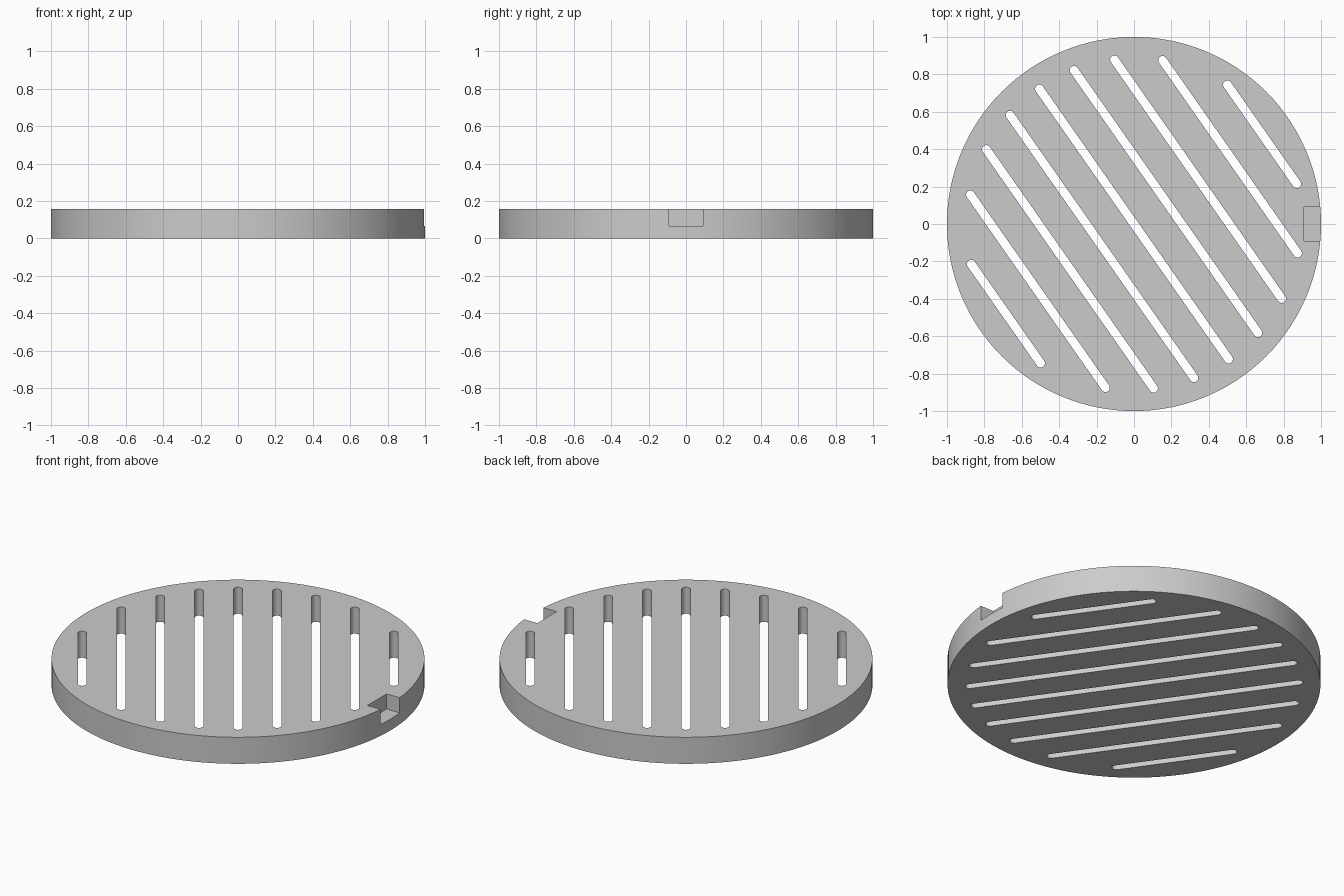
import bpy, bmesh
from math import pi, sin, cos, sqrt, radians

if "Cube" in bpy.data.objects:
    bpy.data.objects.remove(bpy.data.objects["Cube"])

HEIGHT = 0.157
SLOT_R = 0.023          # half slot width
SLOT_PITCH = 0.209
SLOT_LIMIT = 0.905      # radius reached by the slot tips
ANGLE = radians(-55)


def add_prism(bm, outline, z0, z1):
    """Extrude a counter-clockwise outline into a closed prism."""
    low = [bm.verts.new((x, y, z0)) for x, y in outline]
    high = [bm.verts.new((x, y, z1)) for x, y in outline]
    bm.faces.new(low[::-1])
    bm.faces.new(high)
    n = len(outline)
    for i in range(n):
        j = (i + 1) % n
        bm.faces.new((low[i], low[j], high[j], high[i]))


def make_object(name, bm):
    mesh = bpy.data.meshes.new(name)
    bm.to_mesh(mesh)
    bm.free()
    obj = bpy.data.objects.new(name, mesh)
    bpy.context.collection.objects.link(obj)
    return obj


def slot_outline(offset, steps=12):
    """Round-ended slot parallel to ANGLE, shifted sideways by offset."""
    half = sqrt(SLOT_LIMIT ** 2 - offset ** 2) - SLOT_R
    points = []
    for end, start in ((half, -pi / 2), (-half, pi / 2)):
        for i in range(steps + 1):
            a = start + pi * i / steps
            u, v = end + SLOT_R * cos(a), offset + SLOT_R * sin(a)
            points.append((u * cos(ANGLE) - v * sin(ANGLE),
                           u * sin(ANGLE) + v * cos(ANGLE)))
    return points


# Round plate
bm = bmesh.new()
add_prism(bm, [(cos(2 * pi * i / 128), sin(2 * pi * i / 128)) for i in range(128)], 0, HEIGHT)
plate = make_object("drain_cover", bm)

# Cutters: nine through slots and the rim notch
bm = bmesh.new()
for k in range(-4, 5):
    add_prism(bm, slot_outline(k * SLOT_PITCH), -0.1, HEIGHT + 0.1)
add_prism(bm, [(0.91, -0.09), (1.1, -0.09), (1.1, 0.09), (0.91, 0.09)], 0.067, HEIGHT + 0.1)
cutter = make_object("slot_cutter", bm)
cutter.hide_render = True

# Cut the plate, then discard the cutter
cut = plate.modifiers.new("slots", 'BOOLEAN')
cut.operation = 'DIFFERENCE'
cut.solver = 'EXACT'
cut.object = cutter
bpy.context.view_layer.objects.active = plate
plate.select_set(True)
bpy.ops.object.modifier_apply(modifier=cut.name)
bpy.data.objects.remove(cutter)

bpy.ops.object.shade_smooth_by_angle(angle=radians(30))
